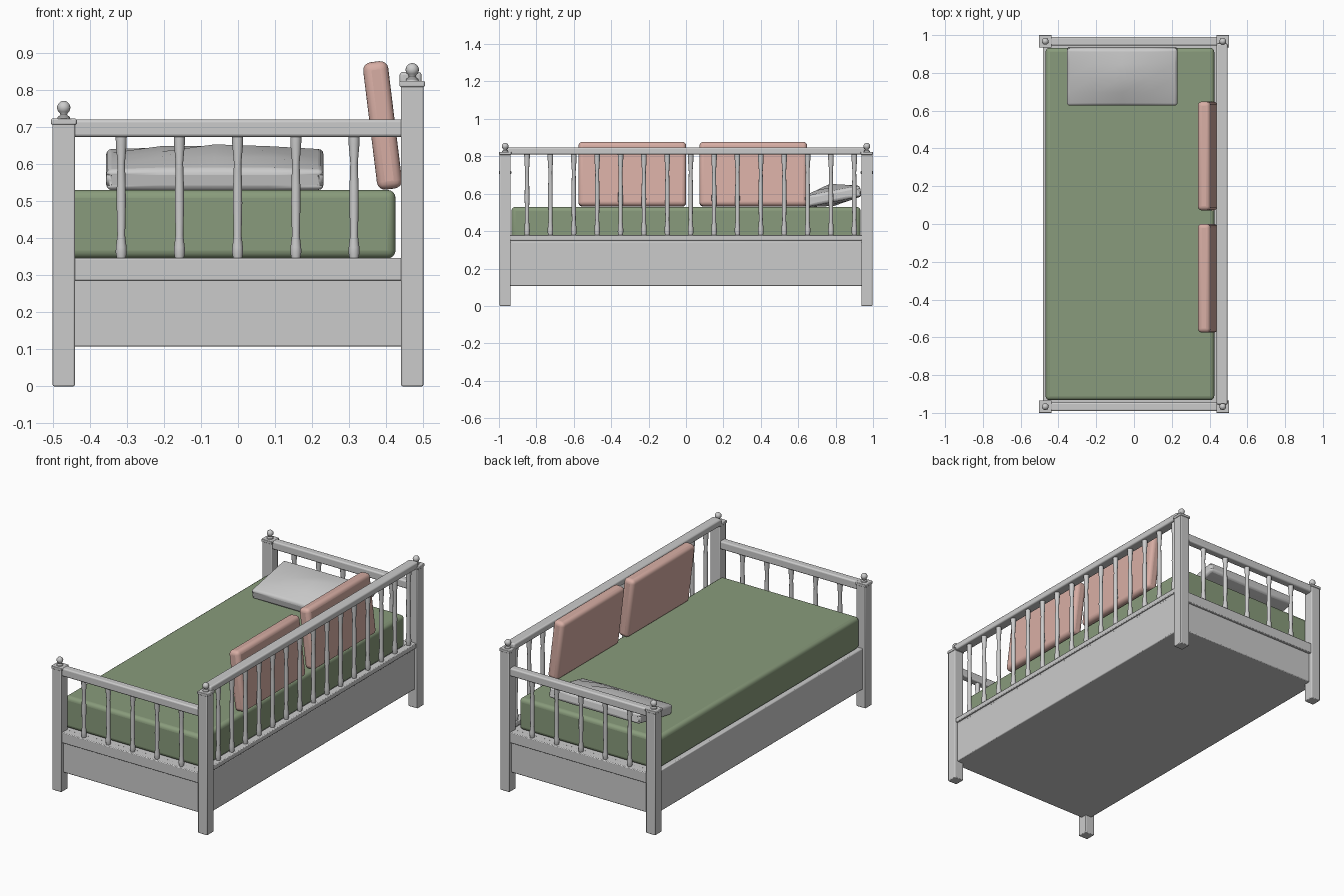
import bpy, bmesh, math
from mathutils import Matrix

if "Cube" in bpy.data.objects:
    bpy.data.objects.remove(bpy.data.objects["Cube"])


def material(name, rgb):
    m = bpy.data.materials.new(name)
    m.diffuse_color = (*rgb, 1)
    m.use_nodes = True
    m.node_tree.nodes["Principled BSDF"].inputs["Base Color"].default_value = m.diffuse_color
    return m


GREEN = material("green_fabric", (0.25, 0.33, 0.2))
PINK = material("pink_fabric", (0.68, 0.42, 0.37))


def add_object(name, bm, mat=None, bevel=0, segments=2):
    bmesh.ops.recalc_face_normals(bm, faces=bm.faces)
    me = bpy.data.meshes.new(name)
    bm.to_mesh(me)
    bm.free()
    ob = bpy.data.objects.new(name, me)
    bpy.context.collection.objects.link(ob)
    if mat:
        me.materials.append(mat)
    if bevel:
        b = ob.modifiers.new("bevel", 'BEVEL')
        b.width, b.segments = bevel, segments
        b.limit_method = 'ANGLE'
    bpy.ops.object.select_all(action='DESELECT')
    ob.select_set(True)
    bpy.context.view_layer.objects.active = ob
    bpy.ops.object.shade_smooth_by_angle(angle=math.radians(35))
    return ob


def box(name, x, y, z, bevel=0.004, segments=2, mat=None):
    bm = bmesh.new()
    size = Matrix.Diagonal((x[1] - x[0], y[1] - y[0], z[1] - z[0], 1))
    mid = Matrix.Translation((sum(x) / 2, sum(y) / 2, sum(z) / 2))
    bmesh.ops.create_cube(bm, size=1, matrix=mid @ size)
    return add_object(name, bm, mat, bevel, segments)


def lathe(name, profile, x, y, sides=16):
    bm = bmesh.new()
    rings = [[bm.verts.new((x + r * math.cos(math.tau * i / sides),
                            y + r * math.sin(math.tau * i / sides), z))
              for i in range(sides)] for r, z in profile]
    for a, b in zip(rings, rings[1:]):
        for i in range(sides):
            j = (i + 1) % sides
            bm.faces.new((a[i], a[j], b[j], b[i]))
    bm.faces.new(rings[0])
    bm.faces.new(rings[-1])
    return add_object(name, bm)


def spindle(name, x, y, z0, z1):
    shape = [(.012, 0), (.015, .05), (.0145, .09), (.0105, .19), (.0125, .45),
             (.012, .6), (.010, .78), (.0145, .93), (.015, 1)]
    lathe(name, [(r, z0 + t * (z1 - z0)) for r, t in shape], x, y, 12)


# corner posts with caps and ball finials
for px, top in ((-0.47, 0.71), (0.47, 0.812)):
    for py in (-0.967, 0.967):
        tag = ("left" if px < 0 else "right") + ("_front" if py < 0 else "_back")
        box(tag + "_post", (px - .03, px + .03), (py - .03, py + .03), (0, top))
        box(tag + "_post_cap", (px - .034, px + .034), (py - .033, py + .033),
            (top - .004, top + .012), .003)
        ball = [(.018 * math.sin(a), top + .042 - .018 * math.cos(a))
                for a in (math.pi * k / 10 for k in range(2, 10))]
        lathe(tag + "_finial", [(.018, top + .01), (.016, top + .017),
                                (.009, top + .022)] + ball + [(.001, top + .06)], px, py)

# closed base
box("base", (-0.482, 0.482), (-0.975, 0.975), (0.107, 0.345), .005)

# front and back rails with spindles
for s, end in ((-1, "front"), (1, "back")):
    ys = sorted((s * 0.945, s * 0.99))
    box(end + "_top_rail", (-0.45, 0.45), ys, (0.673, 0.72), .008, 3)
    box(end + "_lower_rail", (-0.45, 0.45), ys, (0.285, 0.346))
    for i in range(5):
        spindle(f"{end}_spindle_{i}", -0.315 + i * 0.157, s * 0.967, 0.345, 0.675)

# right side rails with spindles
box("side_top_rail", (0.436, 0.495), (-0.955, 0.955), (0.81, 0.848), .008, 3)
box("side_lower_rail", (0.45, 0.492), (-0.95, 0.95), (0.35, 0.378))
box("side_rail_support", (0.455, 0.482), (-0.945, 0.945), (0.34, 0.355), .002)
for i in range(15):
    spindle(f"side_spindle_{i}", 0.468, -0.85 + i * 0.125, 0.375, 0.812)

# mattress
box("mattress", (-0.468, 0.425), (-0.933, 0.933), (0.345, 0.53), .022, 4, GREEN)

# leaning back cushions
for i, cy in enumerate((-0.287, 0.36)):
    c = box(f"back_cushion_{i}", (-0.034, 0.034), (-0.288, 0.288),
            (-0.173, 0.173), .022, 4, PINK)
    c.location = (0.39, cy, 0.704)
    c.rotation_euler = (0, math.radians(-7), 0)

# pillow, thicker towards its middle
bm = bmesh.new()
bmesh.ops.create_cube(bm, size=2)
bmesh.ops.subdivide_edges(bm, edges=bm.edges[:], cuts=3, use_grid_fill=True)
for v in bm.verts:
    puff = min(1 - abs(v.co.x), 1 - abs(v.co.y))
    v.co.z *= 0.029 + puff * (0.04 if v.co.z > 0 else 0.022)
    v.co.x *= 0.293
    v.co.y *= 0.155
pillow = add_object("pillow", bm, None, .018, 3)
pillow.location = (-0.0625, 0.782, 0.585)
pillow.rotation_euler = (math.radians(11), 0, 0)
